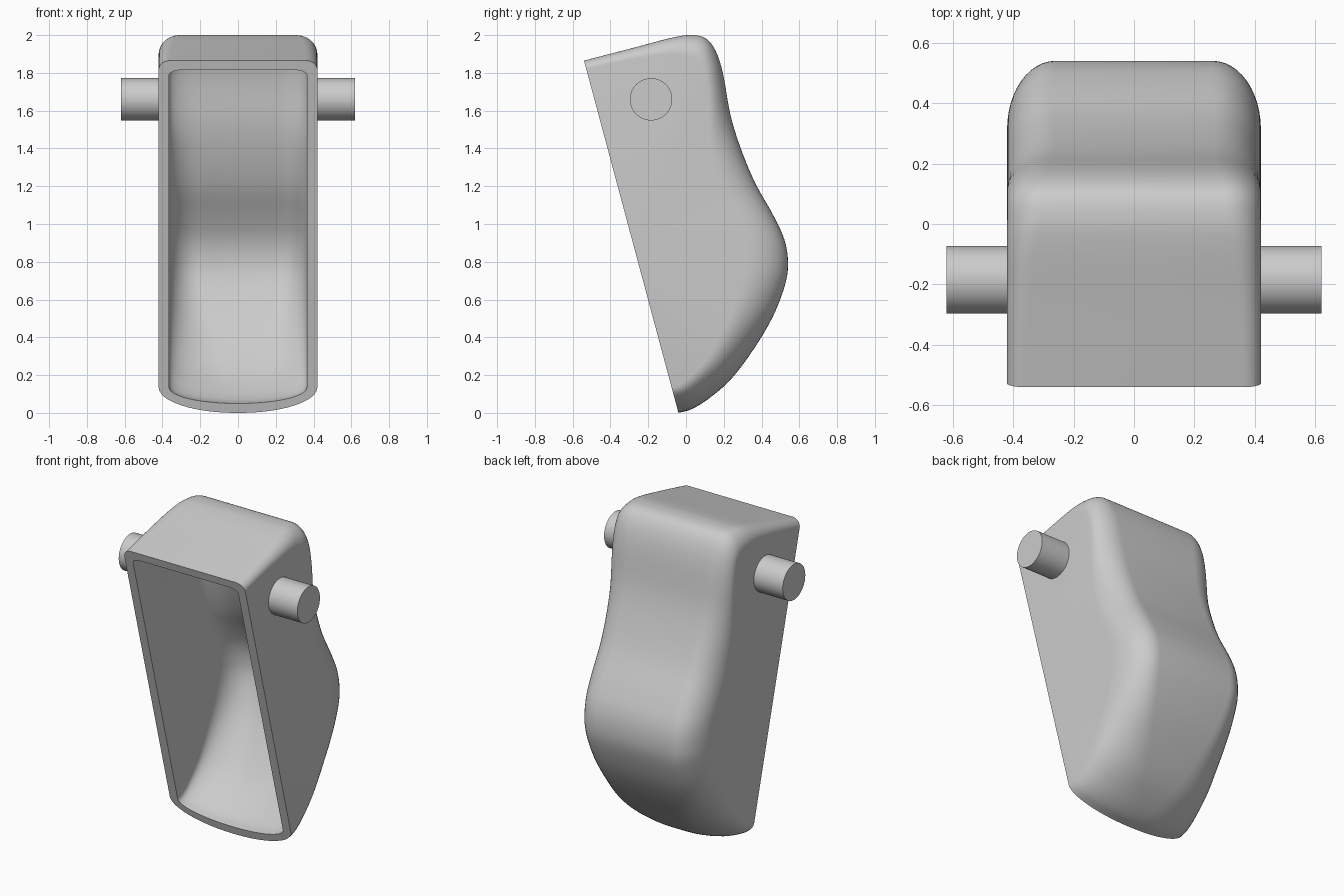
import bpy, bmesh, math
from mathutils import Vector

cube = bpy.data.objects.get("Cube")
if cube:
    bpy.data.objects.remove(cube)

grey = bpy.data.materials.new("metal_grey")
grey.use_nodes = True
colour = (0.6, 0.6, 0.6, 1)
grey.diffuse_color = colour
grey.node_tree.nodes["Principled BSDF"].inputs["Base Color"].default_value = colour

# Side outline (y, z): from the top lip over the back to the bottom lip
OUTLINE = [Vector(p) for p in (
    (-.54, 1.865), (-.27, 1.935), (-.08, 1.985), (.02, 2), (.1, 1.985),
    (.155, 1.92), (.195, 1.8), (.235, 1.58), (.29, 1.4), (.365, 1.22),
    (.46, 1.05), (.52, .92), (.54, .8), (.525, .68), (.46, .51),
    (.36, .34), (.24, .18), (.12, .075), (.03, .02), (-.04, 0))]
MOUTH = (OUTLINE[0] + OUTLINE[-1]) / 2
# Corner rounding along the outline: (position, width, depth)
ROUNDING = ((0, .06, .05), (.2, .12, .12), (.4, .16, .18), (.65, .16, .23), (1, .41, .14))
STEPS = 5


def spline(points):
    """Smooth curve through the points."""
    ext = [points[0] * 2 - points[1]] + points + [points[-1] * 2 - points[-2]]
    out = []
    for a, b, c, d in zip(ext, ext[1:], ext[2:], ext[3:]):
        for k in range(STEPS):
            t = k / STEPS
            out.append((b * 2 + (c - a) * t + (a * 2 - b * 5 + c * 4 - d) * t**2
                        + (b * 3 - a - c * 3 + d) * t**3) / 2)
    return out + [points[-1]]


def rounding(s):
    for (s0, w0, d0), (s1, w1, d1) in zip(ROUNDING, ROUNDING[1:]):
        if s <= s1:
            f = (s - s0) / (s1 - s0)
            f = f * f * (3 - 2 * f)
            return w0 + (w1 - w0) * f, d0 + (d1 - d0) * f


def toward_mouth(p, dist):
    return p + (MOUTH - p).normalized() * dist


def skin(bm, half_width, inset):
    """Grid of vertices: one cross-section for each outline point."""
    curve = spline(OUTLINE)
    rows = []
    for i, p in enumerate(curve):
        w, d = rounding(i / (len(curve) - 1))
        w, d = min(w, half_width - .01), max(d - inset, .03)
        half = []
        for k in range(13):
            a = math.pi / 2 * k / 12
            q = toward_mouth(p, inset + d * (1 - math.cos(a)))
            half.append((half_width - w + w * math.sin(a), q))
        half.append((half_width, MOUTH))
        section = [(-x, q) for x, q in reversed(half)] + half
        rows.append([bm.verts.new((x, q.x, q.y)) for x, q in section])
    for r0, r1 in zip(rows, rows[1:]):
        strip(bm, r0, r1)
    return rows


def strip(bm, r0, r1):
    for j in range(len(r0) - 1):
        bm.faces.new((r0[j], r0[j + 1], r1[j + 1], r1[j]))


# Bucket shell: outer skin, inner skin and the flat rim between them
bm = bmesh.new()
outer = skin(bm, .42, 0)
inner = skin(bm, .365, .052)
for end in (0, -1):
    strip(bm, outer[end], inner[end])
bmesh.ops.remove_doubles(bm, verts=bm.verts, dist=.0001)
bmesh.ops.recalc_face_normals(bm, faces=bm.faces)
mesh = bpy.data.meshes.new("bucket_shell")
bm.to_mesh(mesh)
bm.free()
shell = bpy.data.objects.new("bucket_shell", mesh)
bpy.context.collection.objects.link(shell)
parts = [shell]

# Pivot pins on both sides
for side, name in ((1, "left_pin"), (-1, "right_pin")):
    bpy.ops.mesh.primitive_cylinder_add(
        vertices=64, radius=.112, depth=.22,
        location=(side * .51, -.185, 1.66), rotation=(0, math.pi / 2, 0))
    pin = bpy.context.object
    pin.name = name
    parts.append(pin)

for part in parts:
    part.data.materials.append(grey)
    bpy.ops.object.select_all(action="DESELECT")
    part.select_set(True)
    bpy.context.view_layer.objects.active = part
    bpy.ops.object.shade_smooth_by_angle(angle=math.radians(35))
